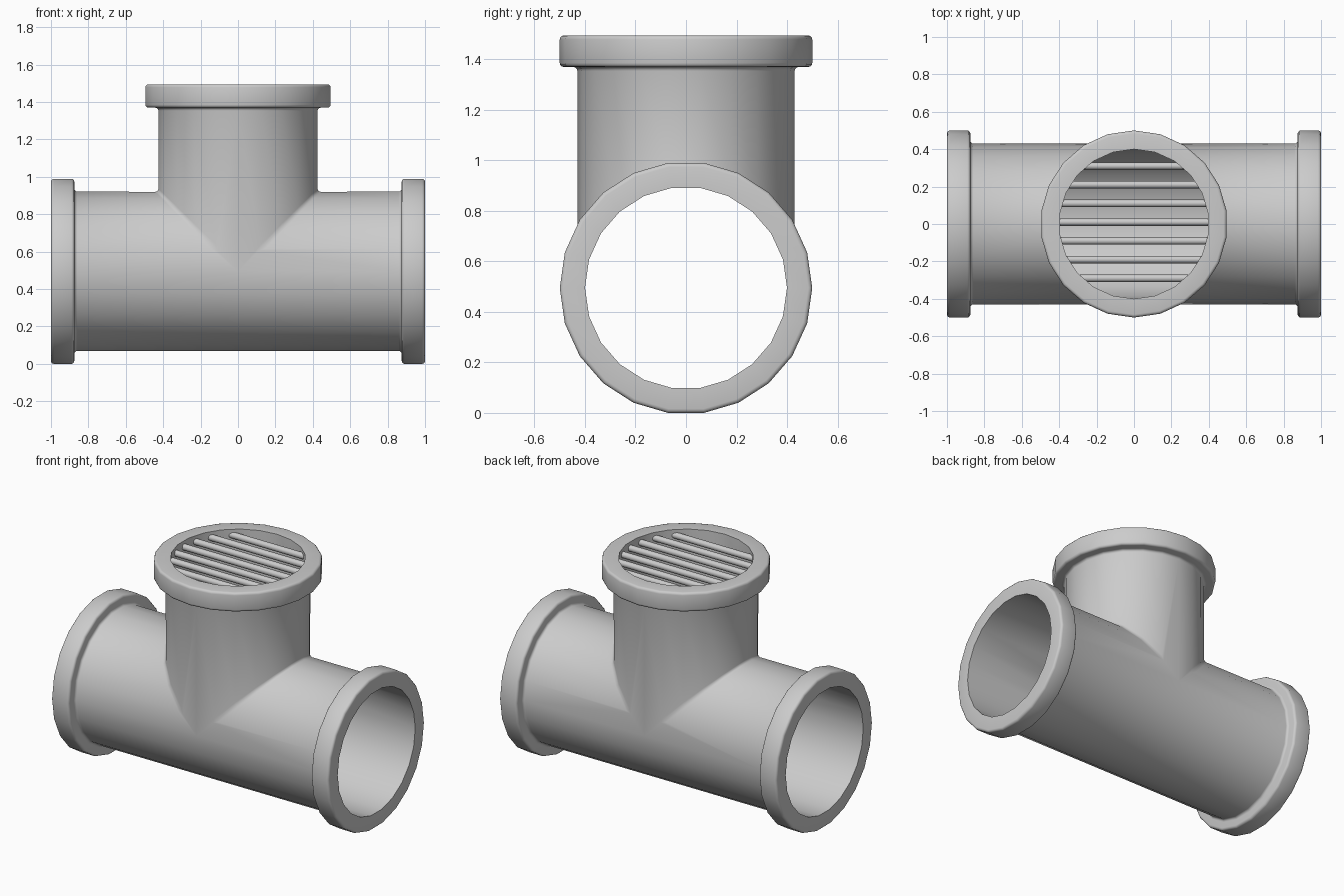
import bpy, bmesh
from math import cos, sin, pi, sqrt, radians

if "Cube" in bpy.data.objects:
    bpy.data.objects.remove(bpy.data.objects["Cube"])

SIDES = 22
ZC = 0.495            # height of the horizontal pipe axis
R_OUT, R_IN, R_FLANGE = 0.43, 0.40, 0.50

# the three arms: (distance along axis, y, offset across) -> world position
ARMS = {
    "right": lambda d, y, w: (d, y, ZC + w),
    "left": lambda d, y, w: (-d, y, ZC + w),
    "top": lambda d, y, w: (w, y, ZC + d),
}


def smooth(obj, angle):
    bpy.ops.object.select_all(action='DESELECT')
    obj.select_set(True)
    bpy.context.view_layer.objects.active = obj
    bpy.ops.object.shade_smooth_by_angle(angle=radians(angle))


# pipe body: three mitred arms swept from the junction out to the flange and back
bm = bmesh.new()
cache, inner = {}, set()


def vert(co, is_inner):
    key = tuple(round(c, 4) + 0.0 for c in co)
    if key not in cache:
        cache[key] = bm.verts.new(co)
        if is_inner:
            inner.add(cache[key])
    return cache[key]


def ring(arm, d, r):
    out = []
    for i in range(SIDES):
        a = 2 * pi * i / SIDES
        y, w = r * cos(a), r * sin(a)
        dist = d
        if d is None:                      # mitre line of the junction
            dist = abs(w) if arm == "top" else max(w, 0.0)
        out.append(vert(ARMS[arm](dist, y, w), r == R_IN))
    return out


PROFILE = [(None, R_OUT), (0.875, R_OUT), (0.875, R_FLANGE),
           (1.0, R_FLANGE), (1.0, R_IN), (None, R_IN)]
for arm in ARMS:
    rings = [ring(arm, d, r) for d, r in PROFILE]
    for a, b in zip(rings, rings[1:]):
        for i in range(SIDES):
            j = (i + 1) % SIDES
            bm.faces.new((a[i], a[j], b[j], b[i]))
bmesh.ops.recalc_face_normals(bm, faces=bm.faces)

# round the flange edges, necks and outer crotch
sharp = [e for e in bm.edges
         if not any(v in inner for v in e.verts)
         and len(e.link_faces) == 2 and e.calc_face_angle() > radians(30)]
bmesh.ops.bevel(bm, geom=sharp, offset=0.016, offset_type='OFFSET', segments=3,
                profile=0.5, affect='EDGES', clamp_overlap=True)
mesh = bpy.data.meshes.new("pipe_tee")
bm.to_mesh(mesh)
bm.free()
tee = bpy.data.objects.new("pipe_tee", mesh)
bpy.context.collection.objects.link(tee)
smooth(tee, 40)

# grate bars across the top opening
for k in range(7):
    y = -0.29 + 0.1 * k
    half = sqrt(0.41 ** 2 - y ** 2)
    bpy.ops.mesh.primitive_cylinder_add(vertices=12, radius=0.02, depth=2 * half,
                                        location=(0, y, 1.455), rotation=(0, pi / 2, 0))
    bar = bpy.context.object
    bar.name = f"grate_bar_{k + 1}"
    smooth(bar, 40)
